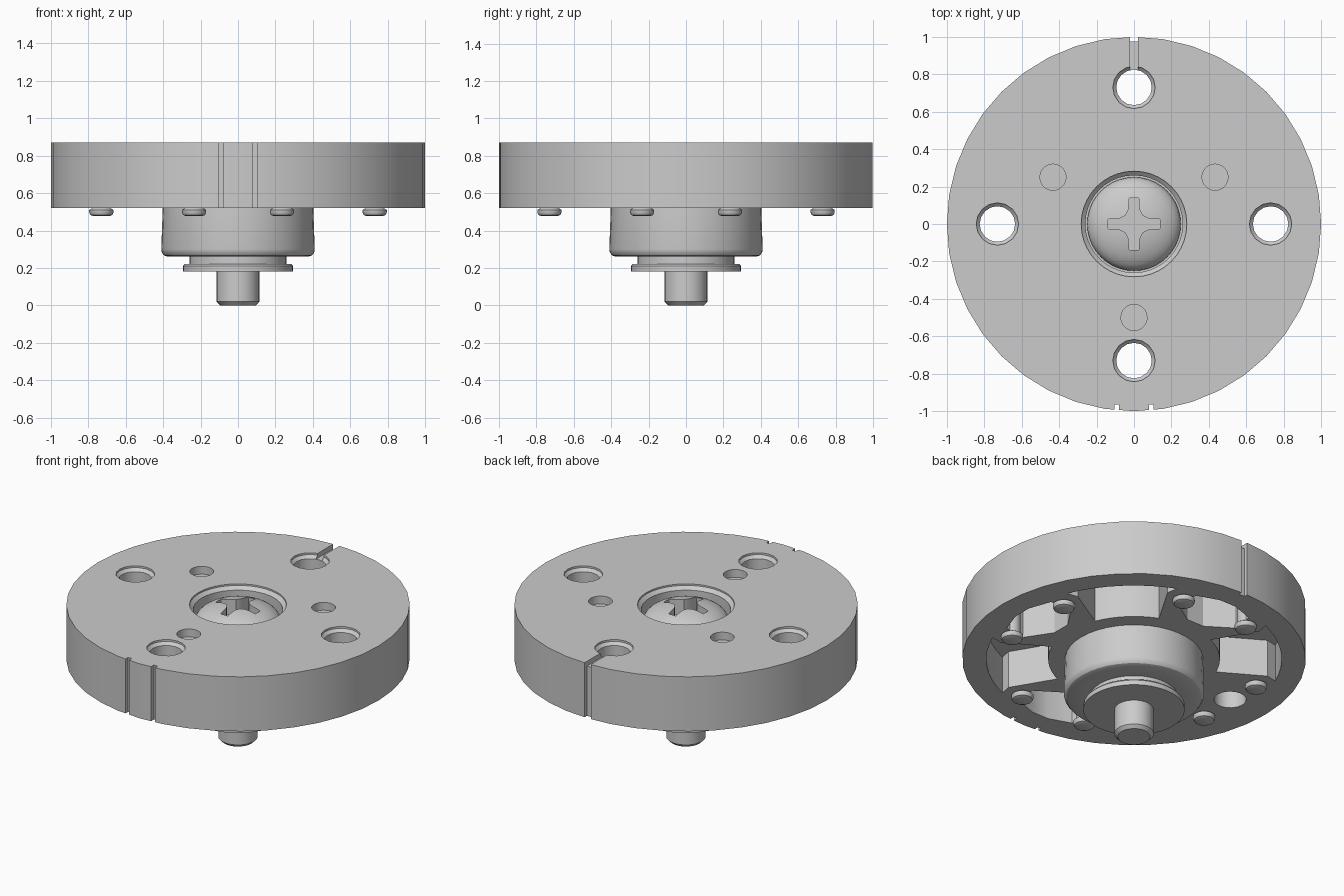
import bpy, bmesh, math
from mathutils import Matrix

if "Cube" in bpy.data.objects:
    bpy.data.objects.remove(bpy.data.objects["Cube"])

grey = bpy.data.materials.new("light_grey")
grey.use_nodes = True
GREY = (0.6, 0.6, 0.6, 1)
grey.diffuse_color = GREY
grey.node_tree.nodes["Principled BSDF"].inputs["Base Color"].default_value = GREY

TOP, BASE = 0.87, 0.52
CEILING = 0.76


def make(name, bm):
    bmesh.ops.recalc_face_normals(bm, faces=bm.faces)
    mesh = bpy.data.meshes.new(name)
    bm.to_mesh(mesh)
    bm.free()
    mesh.materials.append(grey)
    ob = bpy.data.objects.new(name, mesh)
    bpy.context.collection.objects.link(ob)
    return ob


def lathe(name, profile, sides=40, x=0, y=0):
    """Closed solid of revolution from (radius, z) points, bottom to top."""
    bm = bmesh.new()
    rings = []
    for r, z in profile:
        rings.append([bm.verts.new((x + r * math.cos(math.tau * i / sides),
                                    y + r * math.sin(math.tau * i / sides), z))
                      for i in range(sides)])
    for a, b in zip(rings, rings[1:]):
        for i in range(sides):
            j = (i + 1) % sides
            bm.faces.new((a[i], a[j], b[j], b[i]))
    bm.faces.new(rings[0])
    bm.faces.new(rings[-1])
    return make(name, bm)


def prism(name, points, z0, z1, turn=0):
    """Polygon in plan, extruded from z0 to z1 and turned about z (degrees)."""
    bm = bmesh.new()
    face = bm.faces.new([bm.verts.new((px, py, z0)) for px, py in points])
    new = bmesh.ops.extrude_face_region(bm, geom=[face])["geom"]
    up = [v for v in new if isinstance(v, bmesh.types.BMVert)]
    bmesh.ops.translate(bm, verts=up, vec=(0, 0, z1 - z0))
    bm.transform(Matrix.Rotation(math.radians(turn), 4, "Z"))
    return make(name, bm)


def box(name, x0, x1, y0, y1, z0, z1):
    return prism(name, [(x0, y0), (x1, y0), (x1, y1), (x0, y1)], z0, z1)


def select(ob):
    bpy.ops.object.select_all(action="DESELECT")
    ob.select_set(True)
    bpy.context.view_layer.objects.active = ob


def cut(target, cutter):
    mod = target.modifiers.new("cut", "BOOLEAN")
    mod.operation = "DIFFERENCE"
    mod.solver = "EXACT"
    mod.object = cutter
    select(target)
    bpy.ops.object.modifier_apply(modifier=mod.name)
    bpy.data.objects.remove(cutter)


def smooth(ob):
    select(ob)
    bpy.ops.object.shade_smooth_by_angle(angle=math.radians(30))


# Main disc
disc = lathe("disc", [(1, BASE), (1, TOP)])

# Wide pockets on the underside, between the hole bosses
a0, a1 = math.radians(23), math.radians(67)
arc = [a0 + (a1 - a0) * i / 8 for i in range(9)]
wide = [(0.5 * math.cos(a), 0.5 * math.sin(a)) for a in arc]
wide += [(0.35, 0.72)]
wide += [(0.86 * math.cos(a), 0.86 * math.sin(a)) for a in reversed(arc)]
wide += [(0.72, 0.35)]

# Angular pockets around the through holes
narrow = [(0.555, -0.06), (0.66, -0.22), (0.80, -0.20), (0.85, -0.06),
          (0.85, 0.06), (0.80, 0.20), (0.66, 0.22), (0.555, 0.06)]

for k in range(4):
    cut(disc, prism("wide_pocket", wide, BASE - 0.1, CEILING, 90 * k))
    cut(disc, prism("hole_pocket", narrow, BASE - 0.1, CEILING, 90 * k))
    # Through hole with a small chamfer at the top
    a = math.radians(90 * k)
    cut(disc, lathe("hole", [(0.095, 0.4), (0.095, TOP - 0.03),
                             (0.113, TOP - 0.012), (0.113, TOP + 0.1)],
                    16, 0.73 * math.cos(a), 0.73 * math.sin(a)))

# Shallow blind holes
for deg in (30, 150, 270):
    a = math.radians(deg)
    cut(disc, lathe("blind_hole", [(0.07, TOP - 0.05), (0.07, TOP + 0.1)],
                    20, 0.5 * math.cos(a), 0.5 * math.sin(a)))

# Central screw recess
cut(disc, lathe("recess", [(0.26, 0.74), (0.26, TOP - 0.03),
                           (0.282, TOP - 0.01), (0.282, TOP + 0.1)]))

# Index slots: one at the back, two at the front
cut(disc, box("back_top_slot", -0.022, 0.022, 0.78, 1.1, TOP - 0.03, TOP + 0.1))
cut(disc, box("back_edge_slot", -0.022, 0.022, 0.975, 1.1, 0.4, 1))
for s in (-1, 1):
    x = 0.092 * s
    cut(disc, box("front_slot", x - 0.013, x + 0.013, -1.1, -0.965, 0.4, 1))
smooth(disc)

# Rounded pegs beside each through hole
for k in range(4):
    for s in (-1, 1):
        a = math.radians(90 * k) + s * math.atan2(0.235, 0.73)
        px, py = 0.767 * math.cos(a), 0.767 * math.sin(a)
        smooth(lathe("peg", [(0.042, 0.477), (0.058, 0.483), (0.065, 0.497),
                             (0.065, 0.51), (0.05, 0.52), (0.05, CEILING + 0.02)],
                     20, px, py))

# Hub cup below the disc
smooth(lathe("hub_cup", [(0.30, 0.26), (0.375, 0.26), (0.395, 0.267),
                         (0.407, 0.282), (0.41, 0.30), (0.402, 0.53)]))

# Washer neck and flange
smooth(lathe("flange", [(0.295, 0.18), (0.295, 0.21), (0.285, 0.222),
                        (0.26, 0.222), (0.26, 0.27)]))

# Screw shaft with a chamfered tip
smooth(lathe("screw_shaft", [(0.095, 0), (0.115, 0.02), (0.115, 0.19)], 24))

# Domed screw head with a cross recess
dome = [(0.25, 0.73), (0.25, 0.765)]
dome += [(0.25 * math.cos(t), 0.765 + 0.11 * math.sin(t))
         for t in [math.radians(d) for d in range(10, 90, 10)]]
dome += [(0.012, 0.875)]
head = lathe("screw_head", dome)
quarter = [(0.14, -0.025), (0.14, 0.025), (0.075, 0.03), (0.045, 0.045),
           (0.03, 0.075)]
cross = []
for k in range(4):
    c, s = round(math.cos(k * math.pi / 2)), round(math.sin(k * math.pi / 2))
    cross += [(px * c - py * s, px * s + py * c) for px, py in quarter]
cut(head, prism("cross", cross, 0.77, 1))
smooth(head)
